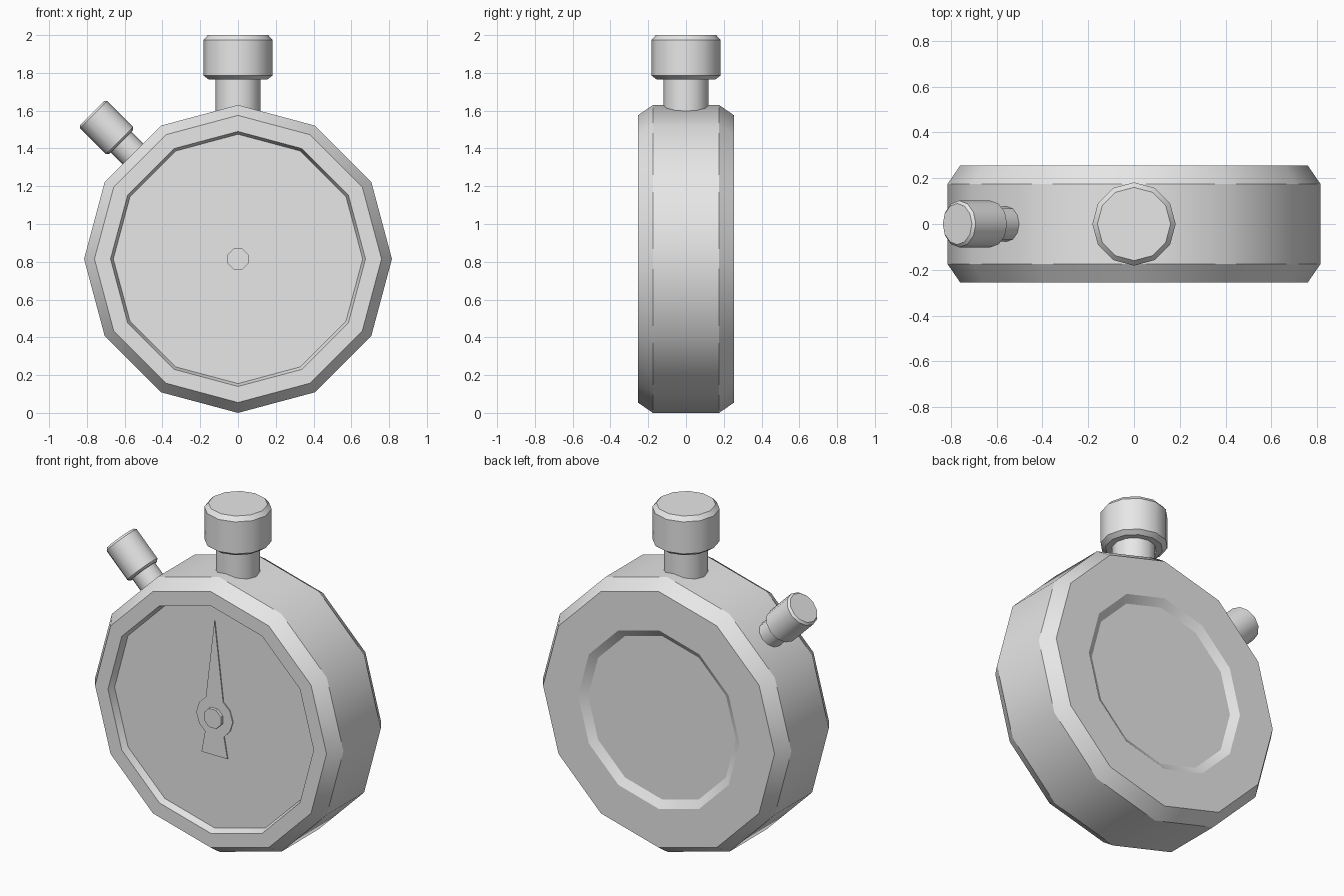
import bpy, bmesh, math
from mathutils import Matrix, Vector

cube = bpy.data.objects.get("Cube")
if cube:
    bpy.data.objects.remove(cube, do_unlink=True)

grey = bpy.data.materials.new("light grey")
grey.use_nodes = True
grey.diffuse_color = (0.8, 0.8, 0.8, 1)
grey.node_tree.nodes["Principled BSDF"].inputs["Base Color"].default_value = (0.8, 0.8, 0.8, 1)

CENTRE = Vector((0, 0, 0.815))


def finish(name, bm, matrix):
    """Turn a bmesh into a coloured, angle-smoothed object."""
    bmesh.ops.recalc_face_normals(bm, faces=bm.faces)
    bm.transform(matrix)
    mesh = bpy.data.meshes.new(name)
    bm.to_mesh(mesh)
    bm.free()
    mesh.materials.append(grey)
    obj = bpy.data.objects.new(name, mesh)
    bpy.context.collection.objects.link(obj)
    bpy.ops.object.select_all(action='DESELECT')
    obj.select_set(True)
    bpy.context.view_layer.objects.active = obj
    bpy.ops.object.shade_smooth_by_angle(angle=math.radians(32))
    return obj


def lathe(name, profile, matrix, sides=12, turn=0.0):
    """Revolve (radius, height) points about local z and cap both ends."""
    bm = bmesh.new()
    angles = [turn + 2 * math.pi * i / sides for i in range(sides)]
    rings = [[bm.verts.new((r * math.cos(a), r * math.sin(a), h)) for a in angles]
             for r, h in profile]
    for low, high in zip(rings, rings[1:]):
        for i in range(sides):
            j = (i + 1) % sides
            bm.faces.new((low[i], low[j], high[j], high[i]))
    bm.faces.new(rings[0])
    bm.faces.new(rings[-1])
    return finish(name, bm, matrix)


# Local z points out of the dial, local y points up
face_on = Matrix.Translation(CENTRE) @ Matrix.Rotation(math.radians(90), 4, 'X')
FLOOR = 0.215

# Case: recessed back, chamfered rim, recessed dial
lathe("case", [(0.485, -0.225), (0.53, -0.255), (0.76, -0.255), (0.815, -0.175),
               (0.815, 0.175), (0.76, 0.255), (0.675, 0.255), (0.66, FLOOR)], face_on)

# Hand: thin plate with pointed tip, round middle and flared tail
half = [(0.057, 0.105), (0.1, 0.065), (0.12, 0), (0.1, -0.06), (0.062, -0.1), (0.085, -0.225)]
outline = [(0, 0.575)] + half + [(-x, y) for x, y in reversed(half)]
bm = bmesh.new()
plate = bm.faces.new([bm.verts.new((x, y, FLOOR - 0.002)) for x, y in outline])
extruded = bmesh.ops.extrude_face_region(bm, geom=[plate])
bmesh.ops.translate(bm, vec=(0, 0, 0.008),
                    verts=[v for v in extruded["geom"] if isinstance(v, bmesh.types.BMVert)])
finish("hand", bm, face_on)

# Hub pin in the middle of the hand
lathe("hub_pin", [(0.06, FLOOR - 0.005), (0.06, FLOOR + 0.025)], face_on, 8, math.pi / 8)

# Crown on top
upright = Matrix.Identity(4)
lathe("crown_stem", [(0.12, 1.52), (0.12, 1.78)], upright)
lathe("crown_cap", [(0.155, 1.765), (0.182, 1.785), (0.182, 1.975), (0.16, 2.0)], upright)

# Side button on the model's upper right, at 45 degrees
slanted = Matrix.Translation(CENTRE) @ Matrix.Rotation(math.radians(-45), 4, 'Y')
lathe("button_stem", [(0.077, 0.72), (0.077, 0.89)], slanted)
lathe("button_cap", [(0.088, 0.875), (0.102, 0.887), (0.102, 1.08), (0.09, 1.092)], slanted)
